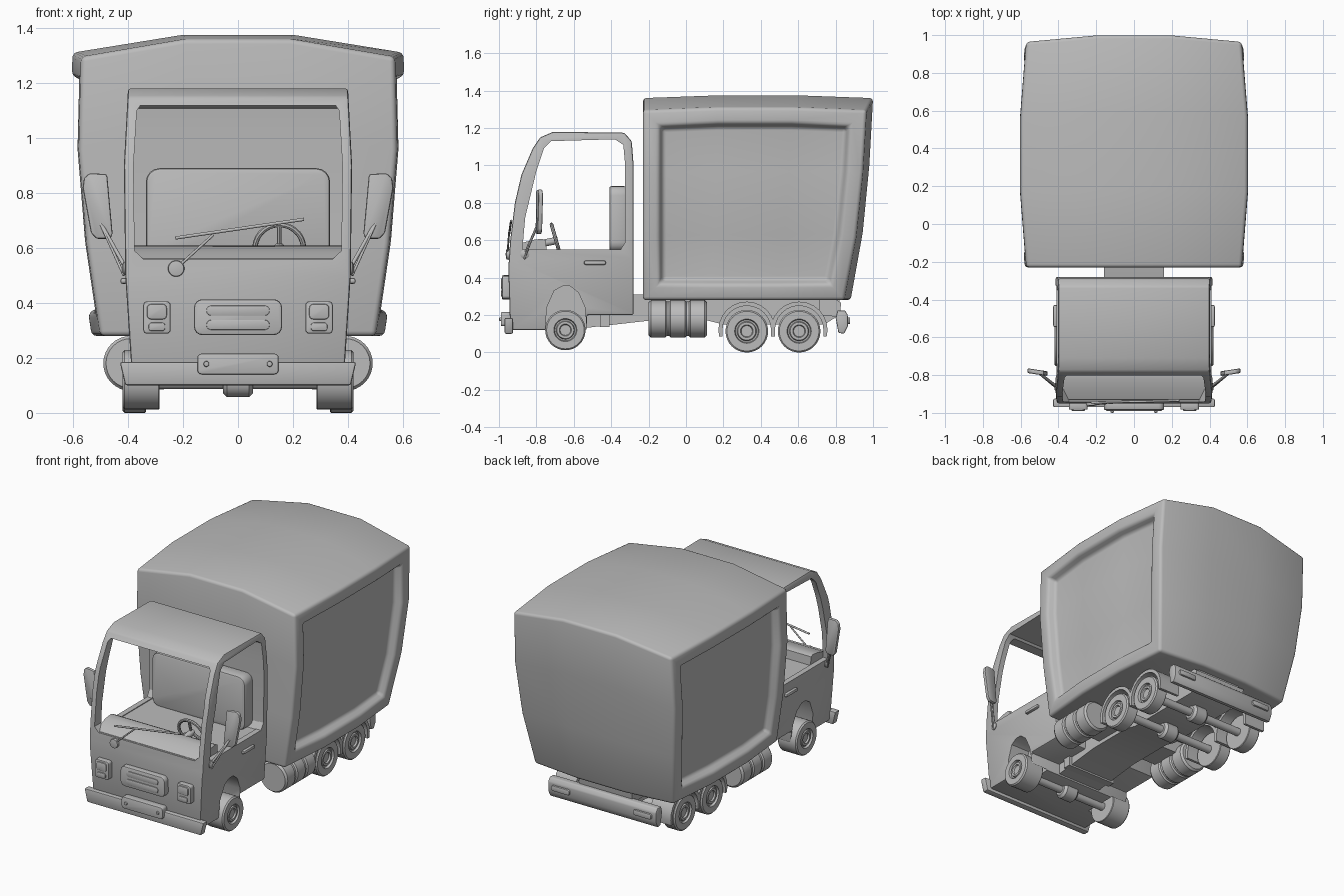
import bpy, bmesh, math
from mathutils import Vector, Matrix

cube = bpy.data.objects.get("Cube")
if cube:
    bpy.data.objects.remove(cube, do_unlink=True)

grey = bpy.data.materials.new("light_grey")
grey.use_nodes = True
grey.diffuse_color = (0.5, 0.5, 0.5, 1)
grey.node_tree.nodes["Principled BSDF"].inputs["Base Color"].default_value = (0.5, 0.5, 0.5, 1)


def activate(ob):
    bpy.ops.object.select_all(action='DESELECT')
    ob.select_set(True)
    bpy.context.view_layer.objects.active = ob


def finish(name, bm, bevel=0.0, segments=2):
    """Turn a bmesh into a shaded object with an optional edge bevel."""
    bmesh.ops.recalc_face_normals(bm, faces=bm.faces)
    me = bpy.data.meshes.new(name)
    bm.to_mesh(me)
    bm.free()
    ob = bpy.data.objects.new(name, me)
    bpy.context.collection.objects.link(ob)
    me.materials.append(grey)
    activate(ob)
    if bevel:
        mod = ob.modifiers.new("bevel", 'BEVEL')
        mod.width, mod.segments, mod.limit_method = bevel, segments, 'ANGLE'
        bpy.ops.object.modifier_apply(modifier=mod.name)
    bpy.ops.object.shade_smooth_by_angle(angle=math.radians(35))
    return ob


def prism_mesh(pts, lo, hi, axis='x'):
    """Extrude a (y,z) outline along x, or an (x,z) outline along y."""
    bm = bmesh.new()
    put = (lambda a, b: (lo, a, b)) if axis == 'x' else (lambda a, b: (a, lo, b))
    face = bm.faces.new([bm.verts.new(put(a, b)) for a, b in pts])
    ext = bmesh.ops.extrude_face_region(bm, geom=[face])
    d = Vector((hi - lo, 0, 0) if axis == 'x' else (0, hi - lo, 0))
    bmesh.ops.translate(bm, vec=d, verts=[v for v in ext["geom"] if isinstance(v, bmesh.types.BMVert)])
    return bm


def prism(name, pts, lo, hi, axis='x', bevel=0.0):
    return finish(name, prism_mesh(pts, lo, hi, axis), bevel)


def block(name, centre, size, corner=0.0, bevel=0.0):
    """Box whose edges along y can be rounded by corner."""
    bm = bmesh.new()
    bmesh.ops.create_cube(bm, size=1)
    bmesh.ops.scale(bm, vec=size, verts=bm.verts)
    if corner:
        edges = [e for e in bm.edges if abs((e.verts[0].co - e.verts[1].co).y) > 1e-5]
        bmesh.ops.bevel(bm, geom=edges, offset=corner, segments=4, profile=0.5, affect='EDGES')
    bmesh.ops.translate(bm, vec=centre, verts=bm.verts)
    return finish(name, bm, bevel)


def lathe(name, pts, centre, axis, steps=32):
    """Spin (distance, radius) points around an axis through centre."""
    bm = bmesh.new()
    ax = Vector(axis).normalized()
    side = ax.orthogonal().normalized()
    vs = [bm.verts.new(ax * d + side * r) for d, r in pts]
    es = [bm.edges.new(p) for p in zip(vs, vs[1:])]
    bmesh.ops.spin(bm, geom=vs + es, cent=(0, 0, 0), axis=ax, angle=math.tau, steps=steps)
    bmesh.ops.remove_doubles(bm, verts=bm.verts, dist=1e-4)
    bmesh.ops.translate(bm, vec=centre, verts=bm.verts)
    return finish(name, bm)


def rod(name, a, b, r, steps=12):
    d = Vector(b) - Vector(a)
    return lathe(name, [(0, 0), (0, r), (d.length, r), (d.length, 0)], a, d, steps)


def cut(ob, cutter):
    mod = ob.modifiers.new("cut", 'BOOLEAN')
    mod.operation, mod.solver, mod.object = 'DIFFERENCE', 'EXACT', cutter
    activate(ob)
    bpy.ops.object.modifier_apply(modifier=mod.name)
    bpy.data.objects.remove(cutter, do_unlink=True)


def interp(table, t):
    for (a, p), (b, q) in zip(table, table[1:]):
        if t <= b:
            return p + (q - p) * max(0, (t - a) / (b - a))
    return table[-1][1]


# Cargo box: bulged cube with deeply recessed side panels
bm = bmesh.new()
bmesh.ops.create_cube(bm, size=2)
bmesh.ops.subdivide_edges(bm, edges=bm.edges, cuts=2, use_grid_fill=True)
width = [(-1, .50), (-.33, .55), (.33, .578), (1, .57)]
lean = [(-1, -.12), (-.33, -.055), (.33, -.02), (1, 0)]
for v in bm.verts:
    x, y, z = v.co
    mid_x, mid_y = abs(x) < .5, abs(y) < .5
    w = interp(width, z) + (.032 if mid_y else 0)
    back = (1.0 if mid_x else .965) + interp(lean, z)
    top = (1.375 if mid_x else 1.31) - (0 if mid_y else .015)
    v.co = (x * w, -.23 + (y + 1) / 2 * (back + .23), .28 + (z + 1) / 2 * (top - .28))
bm.normal_update()
for s in (-1, 1):
    panel = [f for f in bm.faces if f.normal.x * s > .8]
    bmesh.ops.inset_region(bm, faces=panel, thickness=.085, use_even_offset=True, use_boundary=True)
    bmesh.ops.inset_region(bm, faces=panel, thickness=.018, depth=-.055, use_even_offset=True, use_boundary=True)
finish("cargo_box", bm, .018, 3)

# Cab shell
cab_side = [(-.94, .12), (-.95, .45), (-.94, .6), (-.915, .8), (-.88, .95), (-.82, 1.09), (-.78, 1.15),
            (-.71, 1.18), (-.33, 1.175), (-.29, 1.13), (-.28, 1.0), (-.28, .2), (-.53, .2), (-.53, .12)]
bm = prism_mesh(cab_side, -1, 1)
for h in (.5, .9):
    bmesh.ops.bisect_plane(bm, geom=bm.verts[:] + bm.edges[:] + bm.faces[:],
                           plane_co=(0, 0, h), plane_no=(0, 0, 1))
cab_width = [(.12, .385), (.5, .41), (.9, .415), (1.18, .4)]
for v in bm.verts:
    v.co.x *= interp(cab_width, v.co.z)
cab = finish("cab", bm, .01)

# Cab openings: interior, side windows, windscreen, wheel arches
window = [(-.875, .55), (-.86, .72), (-.80, .97), (-.76, 1.09), (-.72, 1.13), (-.38, 1.14),
          (-.335, 1.11), (-.325, 1.0), (-.325, .59), (-.35, .55)]
inside = [(-.605 + (y + .605) * 1.01, .545 + (z - .55) * 1.005) for y, z in window]
cut(cab, prism("interior_cutter", inside, -.375, .375))
cut(cab, prism("side_window_cutter", window, -.6, .6))
screen = [(-.345, .56), (.345, .56), (.376, .59), (.38, .9), (.368, 1.1), (.355, 1.118),
          (-.355, 1.118), (-.368, 1.1), (-.38, .9), (-.376, .59)]
cut(cab, prism("windscreen_cutter", screen, -1.1, -.7, 'y'))
arch = [(-.755, .05), (-.745, .24), (-.705, .33), (-.66, .355), (-.62, .355), (-.575, .32), (-.54, .24), (-.525, .05)]
for s in (-1, 1):
    cut(cab, prism("arch_cutter", arch, s * .26, s * .5))
activate(cab)
bpy.ops.object.shade_smooth_by_angle(angle=math.radians(30))

# Interior
prism("dashboard", [(-.935, .54), (-.93, .562), (-.88, .585), (-.82, .602), (-.77, .608), (-.75, .6), (-.745, .54)],
      -.376, .376)
block("seat_back", (0, -.365, .715), (.67, .09, .35), .05, .012)
tilt = Matrix.Rotation(math.radians(16), 3, 'X')
hub = Vector((.15, -.695, .6))
bm = bmesh.new()
ring = [bm.verts.new((.088 + .01 * math.cos(a), 0, .01 * math.sin(a)))
        for a in (i * math.tau / 8 for i in range(8))]
edges = [bm.edges.new((ring[i - 1], ring[i])) for i in range(8)]
bmesh.ops.spin(bm, geom=ring + edges, cent=(0, 0, 0), axis=(0, 0, 1), angle=math.tau, steps=28)
bmesh.ops.remove_doubles(bm, verts=bm.verts, dist=1e-4)
wheel_turn = tilt @ Matrix.Rotation(math.radians(90), 3, 'X')
bmesh.ops.transform(bm, matrix=Matrix.Translation(hub) @ wheel_turn.to_4x4(), verts=bm.verts)
finish("steering_wheel", bm)
for a in (90, 210, 330):
    tip = tilt @ Vector((math.cos(math.radians(a)), 0, math.sin(math.radians(a)))) * .088
    rod("steering_spoke", hub, hub + tip, .009, 8)
rod("steering_column", hub + Vector((0, .01, 0)), hub + Vector((0, -.09, -.02)), .02)

# Front: grille, plate, bumper, wiper
block("grille", (0, -.96, .348), (.32, .05, .13), .03, .008)
for z in (.32, .372):
    block("grille_slot", (0, -.985, z), (.23, .01, .036), .017, .003)
block("number_plate", (0, -.965, .178), (.295, .05, .075), .015, .005)
for s in (-1, 1):
    lathe("plate_bolt", [(0, .011), (.01, .009), (.012, 0)], (s * .115, -.988, .178), (0, -1, 0), 12)
prism("front_bumper", [(-.43, .185), (-.41, .1), (.41, .1), (.43, .185)], -.97, -.925, 'y', .008)
lathe("wiper_pivot", [(0, .03), (.015, .028), (.02, 0)], (-.225, -.945, .525), (0, -1, 0), 20)
rod("wiper_arm", (-.225, -.955, .525), (-.09, -.945, .648), .005)
rod("wiper_blade", (-.228, -.945, .636), (.24, -.935, .704), .006)


# Wheel outline: square tyre, rim dish and raised hub
def wheel(name, s, y, z, r, inner, outer):
    w = outer - inner
    pts = [(0, 0), (0, r * .97), (.004, r), (w - .008, r), (w, r * .93), (w, r * .57), (w - .014, r * .53),
           (w - .014, r * .46), (w - .004, r * .42), (w - .004, r * .3), (w - .014, r * .26), (w - .014, 0)]
    lathe(name, pts, (s * inner, y, z), (s, 0, 0))


def fender(s, y):
    arc = [(math.cos(math.radians(a)), math.sin(math.radians(a))) for a in range(0, 181, 15)]
    outer = [(y + .152 * c, .12 + .152 * d) for c, d in arc]
    inner = [(y + .13 * c, .12 + .13 * d) for c, d in reversed(arc)]
    prism("rear_fender", [(y + .147, .085), *outer, (y - .147, .085), (y - .13, .085), *inner, (y + .13, .085)],
          s * .27, s * .42)


# Paired parts on both sides
glass = [(.476, .868), (.54, .872), (.56, .855), (.565, .82), (.535, .655), (.515, .633), (.465, .633), (.456, .65)]
for s in (-1, 1):
    wheel("front_wheel", s, -.645, .12, .108, .285, .42)
    for y in (.325, .605):
        wheel("rear_wheel", s, y, .114, .114, .335, .42)
        fender(s, y)
    block("headlight", (s * .295, -.96, .347), (.1, .045, .118), .015, .006)
    block("headlight_lens", (s * .295, -.975, .368), (.072, .03, .055), .014, .005)
    block("indicator", (s * .295, -.975, .313), (.06, .028, .03), .01, .004)
    block("door_handle", (s * .415, -.487, .48), (.026, .118, .022), 0, .009)
    bm = prism_mesh([(s * x, z) for x, z in glass], -.797, -.772, 'y')
    for v in bm.verts:
        v.co.y += (abs(v.co.x) - .51) * .15
    finish("mirror", bm, .008)
    rod("mirror_arm", (s * .41, -.86, .53), (s * .50, -.79, .69), .007)
    rod("mirror_stay", (s * .415, -.865, .50), (s * .505, -.79, .70), .005)
    lathe("mirror_mount", [(0, .024), (.015, .024), (.022, .012), (.022, 0)], (s * .4, -.862, .525), (s, 0, 0), 16)
    # Fuel tank with three barrel sections
    tank = [(-.2, 0), (-.2, .09)]
    for y in (-.195, -.09, .015):
        tank += [(y, .092), (y + .008, .1), (y + .085, .1), (y + .093, .092)]
    lathe("fuel_tank", tank + [(.112, .088), (.112, 0)], (s * .39, 0, .18), (0, 1, 0))
    block("tank_bracket", (s * .25, -.045, .24), (.2, .2, .09))
    block("tail_light", (s * .295, .867, .17), (.13, .02, .035), .012, .004)

# Chassis, axles and rear bumper
prism("chassis", [(-.55, .13), (-.2, .17), (.12, .17), (.2, .15), (.74, .15), (.82, .2), (.82, .31), (-.3, .31),
                  (-.55, .2)], -.16, .16)
block("chassis_crossbeam", (0, -.435, .17), (.36, .05, .07))
prism("bumper_bracket", [(.715, .2), (.82, .19), (.83, .265), (.8, .285), (.715, .285)], -.19, .19)
for y in (-.645, .325, .605):
    rod("axle", (-.34, y, .112), (.34, y, .112), .026, 16)
    lathe("differential", [(-.055, 0), (-.055, .04), (-.04, .055), (.04, .055), (.055, .04), (.055, 0)],
          (0, y, .112), (1, 0, 0), 20)
prism("rear_bumper", [(.80, .185), (.815, .105), (.845, .1), (.865, .14), (.865, .2), (.85, .225), (.81, .225)],
      -.39, .39, bevel=.006)
